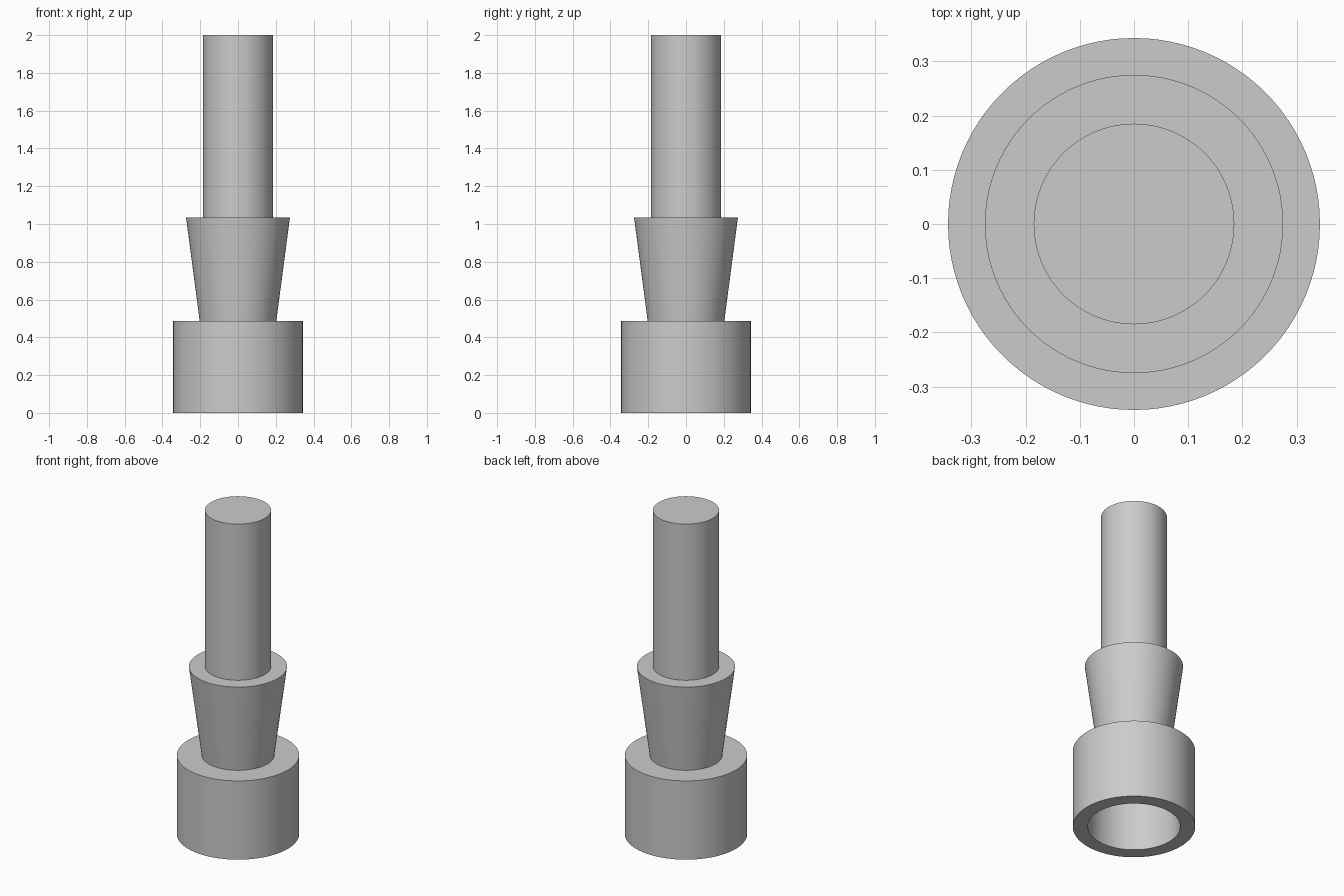
import bpy, bmesh, math

if "Cube" in bpy.data.objects:
    bpy.data.objects.remove(bpy.data.objects["Cube"], do_unlink=True)

SEGMENTS = 96
BASE_TOP, COLLAR_TOP, TOP = 0.487, 1.035, 2.0

steel = bpy.data.materials.new("plain grey")
steel.use_nodes = True
grey = (0.6, 0.6, 0.6, 1)
steel.diffuse_color = grey
steel.node_tree.nodes["Principled BSDF"].inputs["Base Color"].default_value = grey


def lathe(name, profile):
    """Revolve (radius, height) points around the z axis."""
    bm = bmesh.new()
    verts = [bm.verts.new((r, 0, z)) for r, z in profile]
    edges = [bm.edges.new(pair) for pair in zip(verts, verts[1:])]
    bmesh.ops.spin(bm, geom=verts + edges, cent=(0, 0, 0), axis=(0, 0, 1),
                   angle=math.tau, steps=SEGMENTS, use_duplicate=False)
    bmesh.ops.remove_doubles(bm, verts=bm.verts, dist=0.0001)
    bmesh.ops.recalc_face_normals(bm, faces=bm.faces)
    mesh = bpy.data.meshes.new(name)
    bm.to_mesh(mesh)
    bm.free()
    mesh.materials.append(steel)
    obj = bpy.data.objects.new(name, mesh)
    bpy.context.collection.objects.link(obj)
    bpy.ops.object.select_all(action="DESELECT")
    obj.select_set(True)
    bpy.context.view_layer.objects.active = obj
    bpy.ops.object.shade_smooth_by_angle(angle=math.radians(30))


# Socket base with a blind bore open at the bottom
outer, bore, bore_top = 0.343, 0.259, 0.40
lathe("socket_base", [(0, bore_top), (bore, bore_top), (bore, 0),
                      (outer, 0), (outer, BASE_TOP), (0, BASE_TOP)])

# Collar that widens upwards
lathe("tapered_collar", [(0, BASE_TOP), (0.203, BASE_TOP),
                         (0.275, COLLAR_TOP), (0, COLLAR_TOP)])

# Straight round shank
shank = 0.185
lathe("shank", [(0, COLLAR_TOP), (shank, COLLAR_TOP), (shank, TOP), (0, TOP)])
